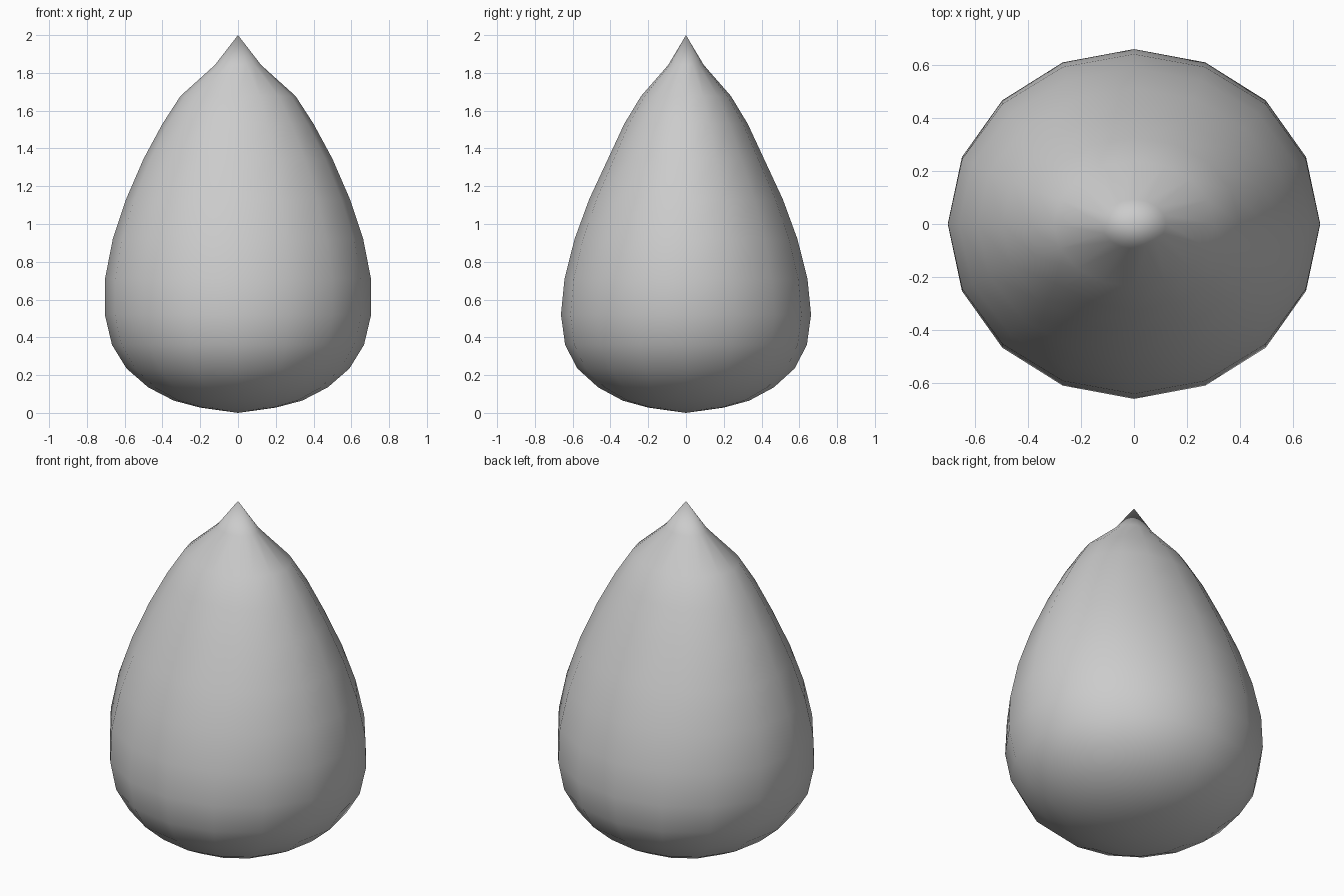
import bpy, bmesh
from math import cos, sin, pi

if "Cube" in bpy.data.objects:
    bpy.data.objects.remove(bpy.data.objects["Cube"])

SIDES = 16
# Rings of the drop from bottom to top: height, half width (x), half depth (y)
RINGS = [
    (0.028, 0.20, 0.20), (0.065, 0.34, 0.335), (0.135, 0.475, 0.465),
    (0.235, 0.59, 0.575), (0.36, 0.667, 0.64), (0.52, 0.705, 0.662),
    (0.71, 0.704, 0.643), (0.92, 0.663, 0.59), (1.13, 0.593, 0.513),
    (1.345, 0.50, 0.413), (1.53, 0.40, 0.327), (1.677, 0.305, 0.238),
    (1.842, 0.122, 0.094),
]

# Drop body: elliptical rings closed by a pole at each end
bm = bmesh.new()
bottom = bm.verts.new((0, 0, 0))
tip = bm.verts.new((0, 0, 2))
loops = [[bm.verts.new((rx * cos(2 * pi * i / SIDES), ry * sin(2 * pi * i / SIDES), z))
          for i in range(SIDES)] for z, rx, ry in RINGS]
for i in range(SIDES):
    j = (i + 1) % SIDES
    bm.faces.new((bottom, loops[0][j], loops[0][i]))
    for low, high in zip(loops, loops[1:]):
        bm.faces.new((low[i], low[j], high[j], high[i]))
    bm.faces.new((loops[-1][i], loops[-1][j], tip))
for face in bm.faces:
    face.smooth = True

mesh = bpy.data.meshes.new("drop_body")
bm.to_mesh(mesh)
bm.free()
bpy.context.collection.objects.link(bpy.data.objects.new("drop_body", mesh))
